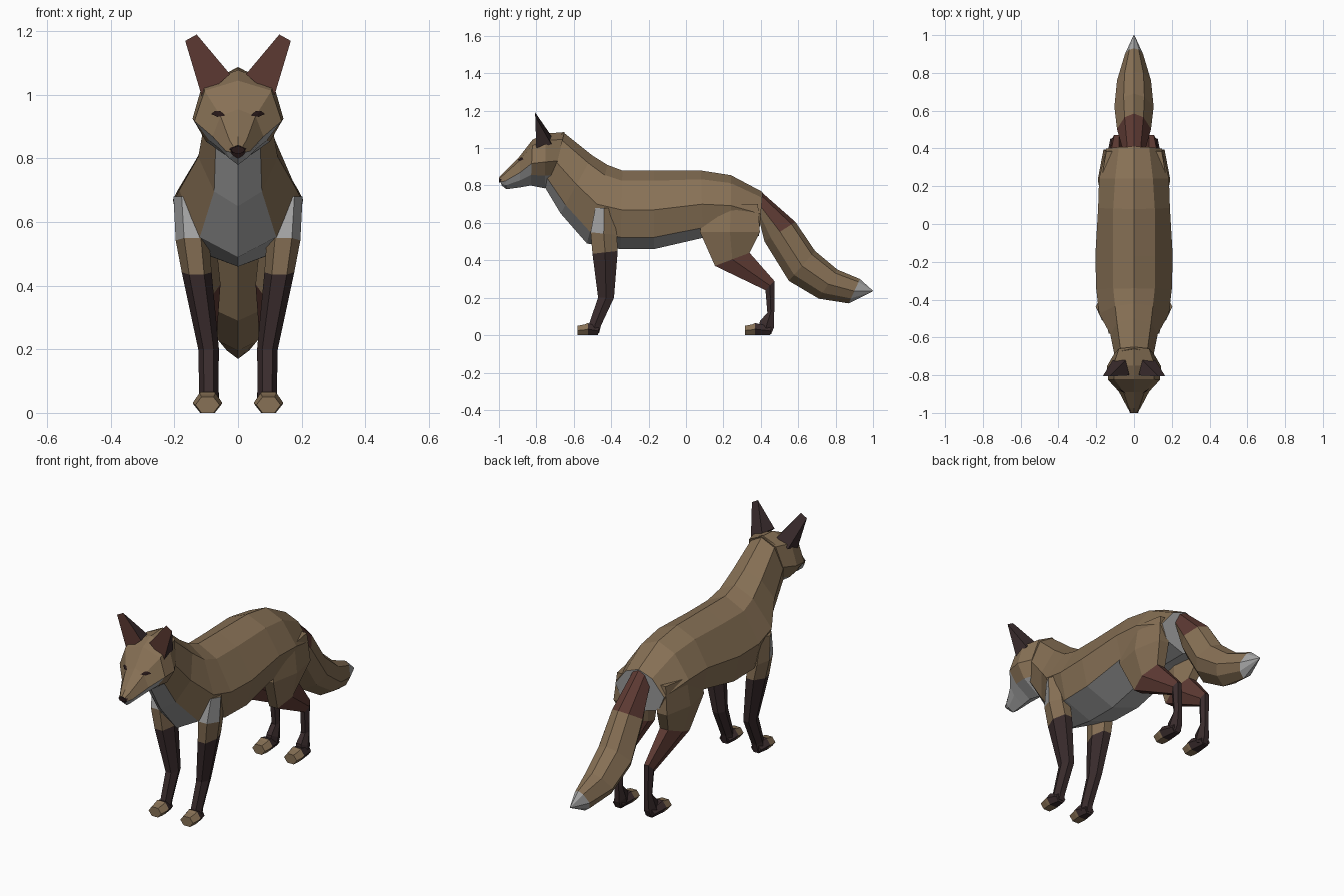
import bpy, bmesh, math
from mathutils import Vector
from mathutils.bvhtree import BVHTree

if "Cube" in bpy.data.objects:
    bpy.data.objects.remove(bpy.data.objects["Cube"])

COLOURS = [("fur_brown", (.245, .165, .092)), ("pale_grey", (.38, .38, .38)),
           ("russet", (.11, .042, .033)), ("dark_stocking", (.042, .025, .026)),
           ("eye_dark", (.02, .009, .009))]
FUR, PALE, RUSSET, DARK, EYE = range(5)
MATS = []
for name, c in COLOURS:
    m = bpy.data.materials.new(name)
    m.diffuse_color = (*c, 1)
    m.use_nodes = True
    m.node_tree.nodes["Principled BSDF"].inputs["Base Color"].default_value = m.diffuse_color
    MATS.append(m)


def make(name, verts, faces, cols, mirror=False):
    me = bpy.data.meshes.new(name)
    me.from_pydata(verts, [], faces)
    for m in MATS:
        me.materials.append(m)
    for p, c in zip(me.polygons, cols):
        p.material_index = c
    bm = bmesh.new()
    bm.from_mesh(me)
    bmesh.ops.recalc_face_normals(bm, faces=bm.faces)
    bm.to_mesh(me)
    bm.free()
    ob = bpy.data.objects.new(name, me)
    bpy.context.collection.objects.link(ob)
    if mirror:
        md = ob.modifiers.new("mirror", 'MIRROR')
        md.use_mirror_merge = False
    return ob


def loft(name, rings, rule, caps, mirror=False):
    """Skin equal rings; rule(segment, column) gives the colour index."""
    n = len(rings[0])
    verts = [v for r in rings for v in r]
    faces, cols = [], []
    for i in range(len(rings) - 1):
        for j in range(n):
            k = (j + 1) % n
            faces.append((i*n + j, i*n + k, i*n + n + k, i*n + n + j))
            cols.append(rule(i, j))
    faces += [tuple(range(n)), tuple(range(len(verts) - n, len(verts)))]
    return make(name, verts, faces, cols + list(caps), mirror)


def torso_rings(stations, ts):
    """Each station: top y,z, bottom y,z, then half widths down the side."""
    rings = []
    for yt, zt, yb, zb, *ws in stations:
        side = [(w, yt + (yb - yt)*t, zt + (zb - zt)*t) for w, t in zip(ws, ts)]
        rings.append([(0, yt, zt)] + side + [(0, yb, zb)] +
                     [(-x, y, z) for x, y, z in reversed(side)])
    return rings


def limb_rings(stations):
    """Each station: front y,z, back y,z, inner x, outer x -> six-sided ring."""
    rings = []
    for ya, za, yb, zb, xi, xo in stations:
        a, b = Vector((0, ya, za)), Vector((0, yb, zb))
        ring = []
        for k in range(6):
            ang = math.radians(30 + 60*k)
            p = (a + b)/2 + (b - a)/2*(math.cos(ang)/math.cos(math.radians(30)))
            p.x = (xi + xo)/2 + (xo - xi)/2*math.sin(ang)
            ring.append(p)
        rings.append(ring)
    return rings


def band(j, n):
    return min(j, n - 1 - j)      # strip number counted from the spine


# Body and neck, pale underside and rump
body = torso_rings([
    (-.66, 1.088, -.76, .80, .07, .10, .07),
    (-.50, .96, -.67, .65, .09, .125, .075),
    (-.42, .91, -.53, .49, .10, .185, .12),
    (-.34, .88, -.35, .46, .11, .20, .165),
    (-.17, .88, -.17, .46, .11, .205, .17),
    (.08, .88, .09, .52, .11, .19, .16),
    (.24, .855, .24, .53, .10, .185, .15),
    (.41, .765, .39, .53, .08, .148, .11)], (.13, .5, .85))
loft("body", body, lambda i, j: PALE if band(j, 8) == 3 else FUR, (FUR, PALE))

# Head with pale cheeks and jaw
head = torso_rings([
    (-.65, 1.085, -.72, .79, .08, .105, .07),
    (-.75, 1.078, -.755, .785, .11, .143, .10),
    (-.82, 1.045, -.83, .80, .105, .137, .09),
    (-.89, .955, -.885, .79, .055, .08, .055),
    (-.975, .87, -.96, .78, .027, .038, .028),
    (-1.0, .842, -.985, .80, .014, .024, .016)], (.13, .52, .77))


def head_rule(i, j):
    b = band(j, 8)
    return PALE if b == 3 or (b == 2 and i >= 2) else FUR


loft("head", head, head_rule, (FUR, EYE))

# Nose pad
loft("nose", torso_rings([(-.985, .846, -.985, .815, .016, .027, .018),
                          (-1.0, .838, -1.0, .815, .014, .022, .014)],
                         (.1, .5, .9)), lambda i, j: EYE, (EYE, EYE))

# Eyes: thin plates laid on the face
hv = [Vector(v) for r in head for v in r]
hf = [(i*8 + j, i*8 + (j + 1) % 8, i*8 + 8 + (j + 1) % 8, i*8 + 8 + j)
      for i in range(5) for j in range(8)]
tree = BVHTree.FromPolygons(hv, hf)
eye = []
for x, z in [(.062, .94), (.04, .935), (.055, .949), (.073, .949), (.085, .94), (.065, .931)]:
    hit = tree.ray_cast(Vector((x, -2, z)), Vector((0, 1, 0)))[0]
    eye.append((x, (hit.y if hit else -.87) - .006, z))
make("eyes", eye, [(0, k, k % 5 + 1) for k in range(1, 6)], [EYE]*5, True)

# Ears: russet inside, dark back
make("ears", [(.025, -.80, 1.065), (.13, -.806, 1.19), (.166, -.806, 1.17), (.112, -.80, .99),
              (.045, -.72, 1.065), (.112, -.72, 1.02)],
     [(0, 1, 2, 3), (0, 4, 1), (1, 4, 5, 2), (2, 5, 3), (0, 3, 5, 4)],
     [RUSSET, DARK, DARK, DARK, DARK], True)

# Tail with russet root and pale tip
tail = torso_rings([
    (.40, .768, .39, .62, .035, .06, .04),
    (.585, .605, .42, .50, .05, .09, .06),
    (.69, .45, .55, .29, .055, .104, .07),
    (.81, .35, .71, .195, .05, .09, .06),
    (.93, .30, .87, .17, .025, .048, .035),
    (1.0, .237, .996, .232, .002, .003, .002)], (.12, .5, .8))
loft("tail", tail, lambda i, j: PALE if i == 4 else
     RUSSET if i == 0 and band(j, 8) < 2 else FUR, (FUR, PALE))

# Front legs: fur shoulder with pale front, dark stocking
loft("front_legs", limb_rings([
    (-.485, .68, -.39, .68, .10, .203),
    (-.51, .55, -.37, .535, .09, .196),
    (-.50, .435, -.365, .45, .083, .177),
    (-.47, .20, -.385, .20, .06, .125),
    (-.515, .07, -.455, .05, .062, .122),
    (-.52, .03, -.465, .01, .062, .125)]),
    lambda i, j: DARK if i > 1 else PALE if i == 0 and j in (1, 2) else FUR,
    (FUR, DARK), True)

# Hind legs: fur thigh, russet shin, dark hock
loft("hind_legs", limb_rings([
    (.095, .70, .385, .70, .07, .172),
    (.075, .55, .395, .55, .07, .192),
    (.155, .37, .34, .44, .055, .155),
    (.425, .24, .472, .29, .065, .118),
    (.435, .12, .472, .13, .065, .112),
    (.395, .075, .47, .04, .06, .12),
    (.39, .03, .455, .005, .06, .125)]),
    lambda i, j: FUR if i < 2 else RUSSET if i == 2 else DARK, (FUR, DARK), True)

# Paws: dark heel, brown toes
for name, y, heel in (("front_paws", -.58, -.465), ("hind_paws", .315, .455)):
    loft(name, limb_rings([
        (heel, .045, heel - .005, 0, .065, .125),
        (y + .055, .065, y + .055, 0, .05, .142),
        (y + .04, .058, y + .04, 0, .05, .142),
        (y, .05, y, 0, .058, .134)]),
        lambda i, j: DARK if i == 0 else FUR, (DARK, FUR), True)
